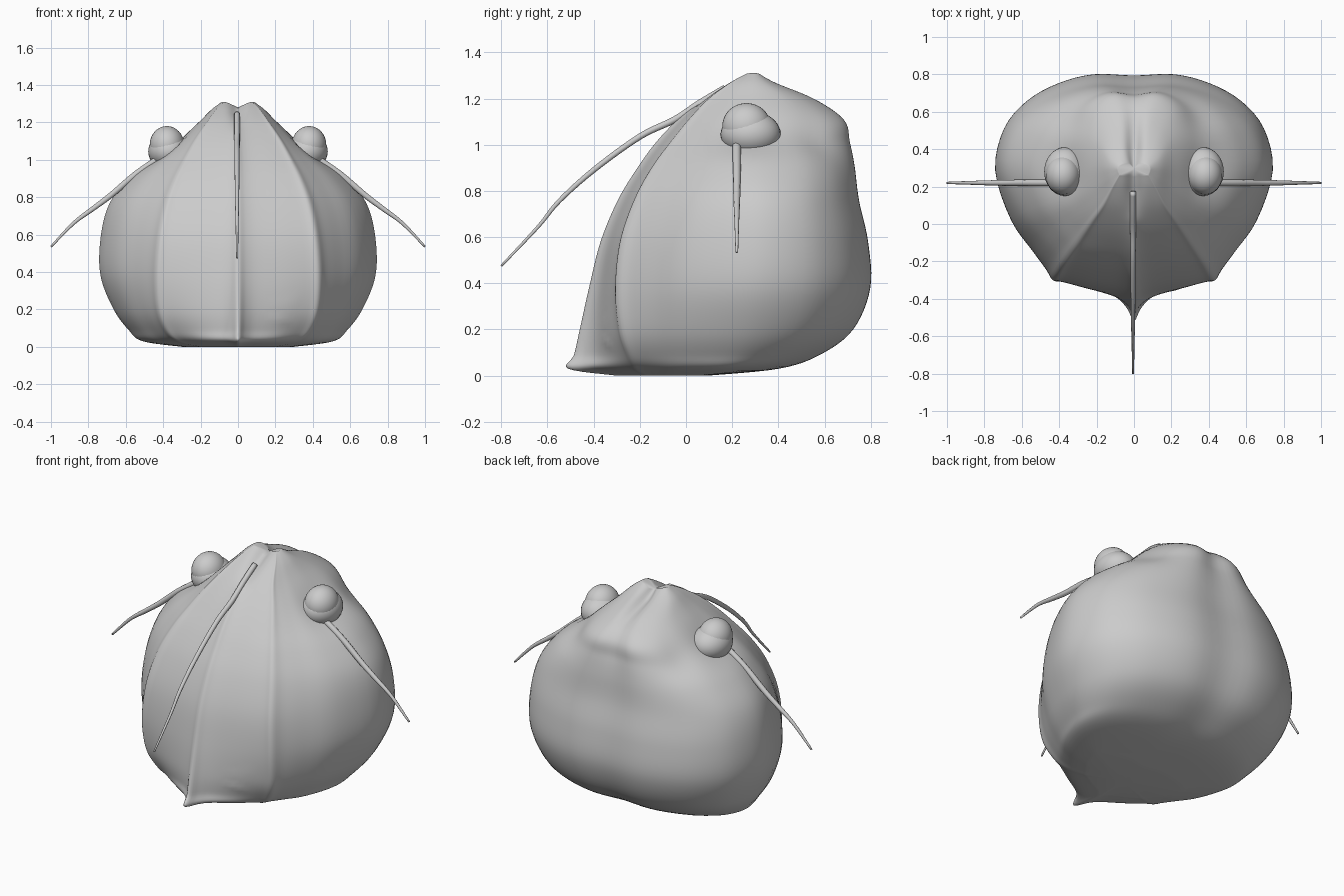
import bpy, bmesh
from math import sin, cos, radians, exp
from mathutils import Vector

if "Cube" in bpy.data.objects:
    bpy.data.objects.remove(bpy.data.objects["Cube"])

# z, keel y, ridge x, ridge y, widest x, widest y, back y
ROWS = [
    (0.00, -0.30, 0.20, -0.17, 0.30, 0.02, 0.10),
    (0.03, -0.51, 0.32, -0.22, 0.51, 0.15, 0.41),
    (0.09, -0.485, 0.385, -0.25, 0.585, 0.22, 0.59),
    (0.20, -0.46, 0.425, -0.285, 0.665, 0.26, 0.735),
    (0.38, -0.42, 0.435, -0.30, 0.735, 0.28, 0.81),
    (0.58, -0.37, 0.42, -0.28, 0.735, 0.29, 0.80),
    (0.76, -0.295, 0.385, -0.22, 0.69, 0.29, 0.76),
    (0.90, -0.21, 0.335, -0.145, 0.585, 0.29, 0.742),
    (1.01, -0.13, 0.28, -0.065, 0.46, 0.29, 0.722),
    (1.11, -0.035, 0.225, 0.015, 0.335, 0.30, 0.697),
    (1.20, 0.075, 0.165, 0.10, 0.215, 0.31, 0.56),
    (1.27, 0.18, 0.115, 0.195, 0.14, 0.30, 0.395),
    (1.31, 0.26, 0.075, 0.265, 0.085, 0.295, 0.325),
]


def catmull(a, b, c, d, t):
    return 0.5 * (2 * b + (c - a) * t + (2 * a - 5 * b + 4 * c - d) * t * t
                  + (3 * b - a - 3 * c + d) * t ** 3)


def section(row):
    z, kf, rx, ry, wx, wy, yb = row
    half = [(0, kf)]
    # front plate from keel to ridge
    for fx, fy in ((0.10, 0.78), (0.25, 0.58), (0.6, 0.32), (0.88, 0.08)):
        half.append((rx * fx, ry + (kf - ry) * fy))
    half.append((rx, ry))
    # hollow behind the ridge, then the cheek
    for fx, fy in ((0.12, 0.10), (0.36, 0.27), (0.73, 0.55)):
        half.append((rx + (wx - rx) * fx, ry + (wy - ry) * fy))
    # rounded back
    for deg in (0, 22, 42, 60, 76):
        a = radians(deg)
        half.append((wx * cos(a) ** 0.87, wy + (yb - wy) * sin(a) ** 0.87))
    half.append((0, yb - 0.02))
    pts = [Vector((x, y, z)) for x, y in half]
    return pts + [Vector((-p.x, p.y, p.z)) for p in pts[-2:0:-1]]


def refine_ring(pts, n):
    k = len(pts)
    return [catmull(pts[i - 1], pts[i], pts[(i + 1) % k], pts[(i + 2) % k], j / n)
            for i in range(k) for j in range(n)]


# centre, outward direction, depth, radius
DENTS = (
    (Vector((0.37, 0.28, 1.05)), Vector((0.75, 0, 0.66)), 0.036, 0.14),    # eye socket
    (Vector((0.33, 0.55, 1.02)), Vector((0.6, 0.5, 0.6)), 0.025, 0.12),    # behind the eye
    (Vector((0.0, 0.70, 1.08)), Vector((0, 0.8, 0.6)), 0.010, 0.10),       # nape
)
WARTS = ((0.21, 0.15), (0.25, 0.13), (0.27, 0.19), (0.23, 0.22), (0.29, 0.24))


def sculpt(p):
    p = p.copy()
    # cleft between the two crown bumps
    if p.z > 1.15:
        p.z -= 0.035 * min(1, (p.z - 1.15) / 0.12) * exp(-(p.x / 0.04) ** 2)
    # sockets and hollows, mirrored
    side = 1 if p.x >= 0 else -1
    for c, n, depth, rad in DENTS:
        d = (Vector((abs(p.x), p.y, p.z)) - c).length
        p -= Vector((n.x * side, n.y, n.z)) * depth * exp(-(d / rad) ** 2)
    # small warts low on the front
    if p.y < -0.1:
        for wx, wz in WARTS:
            p.y -= 0.006 * exp(-((p.x - wx) ** 2 + (p.z - wz) ** 2) / 0.0002)
    p.z = max(p.z, 0)
    return p


def finish(name, bm):
    bmesh.ops.recalc_face_normals(bm, faces=bm.faces)
    me = bpy.data.meshes.new(name)
    bm.to_mesh(me)
    bm.free()
    for f in me.polygons:
        f.use_smooth = True
    ob = bpy.data.objects.new(name, me)
    bpy.context.collection.objects.link(ob)
    return ob


def skin(name, rings, caps):
    bm = bmesh.new()
    grid = [[bm.verts.new(p) for p in r] for r in rings]
    n = len(grid[0])
    for a, b in zip(grid, grid[1:]):
        for i in range(n):
            j = (i + 1) % n
            bm.faces.new((a[i], a[j], b[j], b[i]))
    for ring, c in zip((grid[0], grid[-1]), caps):
        v = bm.verts.new(c)
        for i in range(n):
            bm.faces.new((ring[i], ring[(i + 1) % n], v))
    return finish(name, bm)


# Body
base = [refine_ring(section(r), 4) for r in ROWS]
rings = []
last = len(base) - 1
for i in range(last):
    q = [base[max(0, min(last, i + o))] for o in (-1, 0, 1, 2)]
    for j in range(6):
        rings.append([sculpt(catmull(*c, j / 6)) for c in zip(*q)])
rings.append([sculpt(p) for p in base[last]])
skin("body", rings, ((0, -0.1, 0.005), (0, 0.295, 1.28)))


def ellipsoid(name, loc, size):
    bm = bmesh.new()
    bmesh.ops.create_uvsphere(bm, u_segments=32, v_segments=20, radius=1)
    for v in bm.verts:
        v.co = Vector(loc) + Vector([a * b for a, b in zip(v.co, size)])
    return finish(name, bm)


def whisker(name, pts, r0):
    pts = [Vector(p) for p in pts]
    m = len(pts) - 1
    path = []
    for i in range(m):
        q = [pts[max(0, min(m, i + o))] for o in (-1, 0, 1, 2)]
        path += [catmull(*q, j / 5) for j in range(5)]
    path.append(pts[-1])
    u = (pts[-1] - pts[0]).cross(Vector((0, 0, 1))).normalized()
    out = []
    for i, p in enumerate(path):
        t = (path[min(i + 1, len(path) - 1)] - path[max(i - 1, 0)]).normalized()
        w = t.cross(u)
        r = r0 * (1 - 0.7 * (i / (len(path) - 1)) ** 2)
        out.append([p + (u * cos(radians(a)) + w * sin(radians(a))) * r
                    for a in range(0, 360, 36)])
    skin(name, out, (path[0], path[-1]))


# Eyes and side whiskers
for s, label in ((1, "right"), (-1, "left")):
    ellipsoid("eye_base_" + label, (0.37 * s, 0.28, 1.045), (0.11, 0.13, 0.10))
    ellipsoid("eyeball_" + label, (0.38 * s, 0.262, 1.08), (0.092, 0.105, 0.10))
    whisker("side_whisker_" + label,
            [(x * s, 0.22, z) for x, z in ((0.42, 1.01), (0.55, 0.92), (0.68, 0.81),
                                           (0.78, 0.735), (0.88, 0.66), (1.0, 0.535))], 0.018)

# Long front whisker, lying along the keel before it lifts off
whisker("front_whisker",
        [(-0.005, y, z) for y, z in ((0.17, 1.245), (0.06, 1.18), (-0.05, 1.108), (-0.2, 1.035),
                                     (-0.4, 0.89), (-0.55, 0.755), (-0.64, 0.645),
                                     (-0.8, 0.475))], 0.016)
